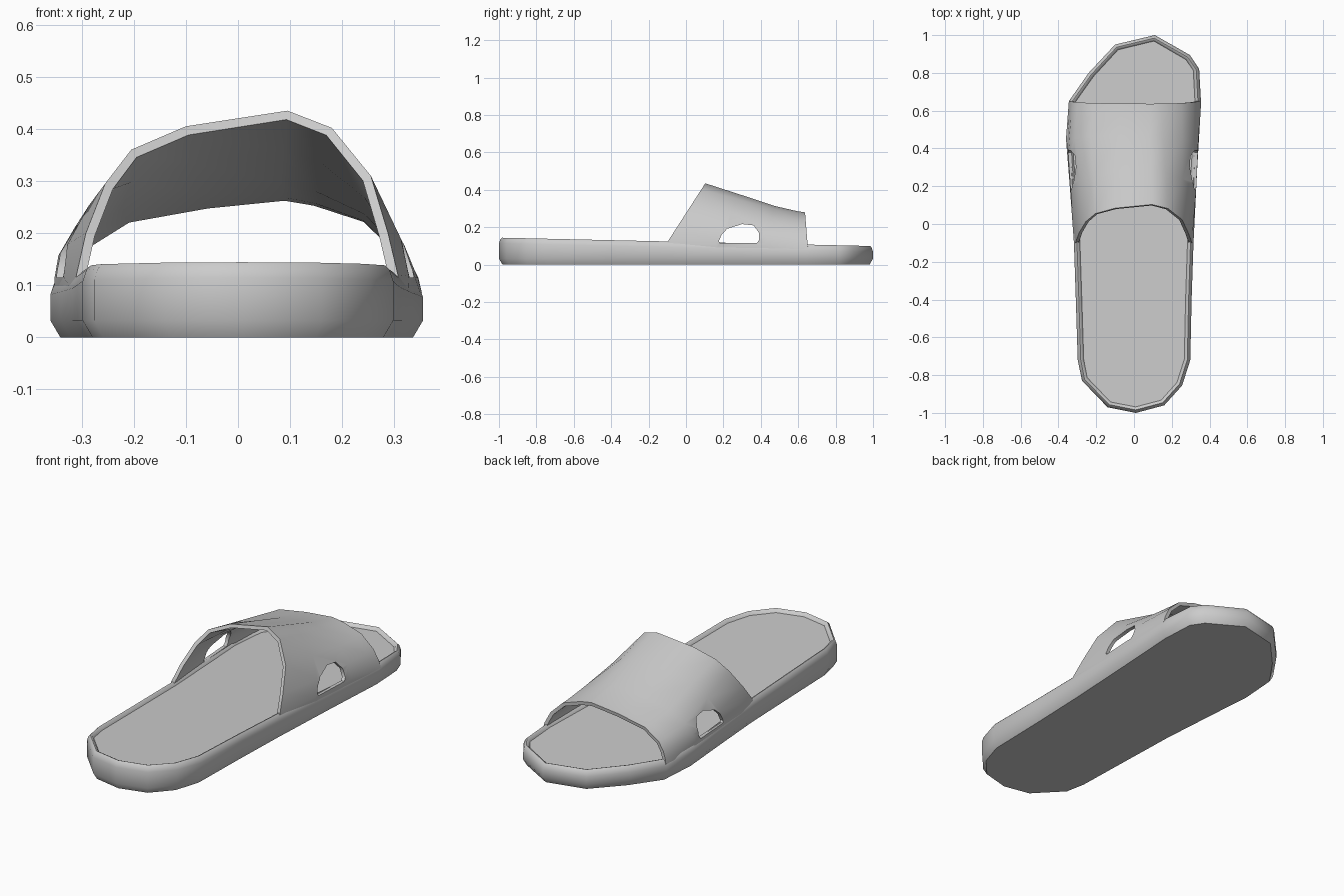
import bpy
import bmesh
import math
from mathutils import Vector

cube = bpy.data.objects.get("Cube")
if cube:
    bpy.data.objects.remove(cube, do_unlink=True)

# One matte grey for the whole shoe
grey = bpy.data.materials.new("matte grey")
grey.use_nodes = True
colour = (0.6, 0.6, 0.6, 1)
grey.diffuse_color = colour
grey.node_tree.nodes["Principled BSDF"].inputs["Base Color"].default_value = colour


def make_object(name, bm):
    mesh = bpy.data.meshes.new(name)
    bm.to_mesh(mesh)
    bm.free()
    mesh.materials.append(grey)
    obj = bpy.data.objects.new(name, mesh)
    bpy.context.collection.objects.link(obj)
    return obj


def activate(obj):
    bpy.ops.object.select_all(action="DESELECT")
    obj.select_set(True)
    bpy.context.view_layer.objects.active = obj


def smooth(obj):
    activate(obj)
    bpy.ops.object.shade_smooth_by_angle(angle=math.radians(50))


def bridge(bm, a, b, closed):
    count = len(a)
    for i in range(count if closed else count - 1):
        j = (i + 1) % count
        bm.faces.new((a[i], a[j], b[j], b[i]))


def inset(points, amount):
    result = []
    for i, p in enumerate(points):
        along = points[(i + 1) % len(points)] - points[i - 1]
        result.append(p + Vector((-along.y, along.x)).normalized() * amount)
    return result


def top_height(y):
    return 0.122 - 0.0225 * y


# Sole: footprint outline lofted upward, with a rim around a sunken footbed
outline = [Vector(p) for p in (
    (0.01, -1), (0.16, -0.96), (0.255, -0.855), (0.298, -0.72), (0.305, -0.4),
    (0.315, -0.1), (0.335, 0.3), (0.355, 0.64), (0.345, 0.82), (0.295, 0.895),
    (0.11, 1), (-0.1, 0.95), (-0.24, 0.8), (-0.345, 0.65), (-0.36, 0.45),
    (-0.34, 0.2), (-0.318, -0.1), (-0.308, -0.4), (-0.298, -0.72),
    (-0.275, -0.83), (-0.14, -0.97))]

bm = bmesh.new()
# Each layer: inset, height, whether height is measured from the sloped top
layers = ((0.019, 0, False), (0, 0.032, False), (0, -0.03, True),
          (0.007, -0.009, True), (0.016, 0, True),
          (0.024, -0.003, True), (0.032, -0.016, True))
rings = []
for amount, z, from_top in layers:
    rings.append([bm.verts.new((p.x, p.y, z + (top_height(p.y) if from_top else 0)))
                  for p in inset(outline, amount)])
for lower, upper in zip(rings, rings[1:]):
    bridge(bm, lower, upper, True)
bm.faces.new(rings[0][::-1])
bm.faces.new(rings[-1])
smooth(make_object("sole", bm))

# Strap: blend of a tall sloped rear arch and a low front arch, rising from the sole sides
rear_arch = [(x, -0.1 + max(z - 0.12, 0) * 0.645, z) for x, z in (
    (-0.316, 0.085), (-0.31, 0.12), (-0.292, 0.2), (-0.255, 0.295), (-0.205, 0.36),
    (-0.1, 0.405), (0.095, 0.435), (0.18, 0.402), (0.255, 0.31), (0.288, 0.2),
    (0.307, 0.12), (0.313, 0.085))]
front_arch = [(x, 0.652 - (z - 0.085) * 0.08, z) for x, z in (
    (-0.343, 0.085), (-0.338, 0.11), (-0.325, 0.145), (-0.298, 0.185), (-0.215, 0.237),
    (-0.06, 0.265), (0.09, 0.28), (0.15, 0.27), (0.25, 0.237), (0.315, 0.175),
    (0.346, 0.115), (0.353, 0.085))]

bm = bmesh.new()
rows = []
# Each row: blend from rear to front, width scale, height scale, sideways shift, side bulge
for t, wide, tall, shift, bulge in ((0, 1, 1, 0, 0), (0.35, 1.01, 0.98, -0.004, 0.055),
                                    (0.7, 1.025, 0.945, -0.009, 0.045),
                                    (0.92, 1.01, 0.97, -0.003, 0.01), (1, 1, 1, 0, 0)):
    row = []
    for a, b in zip(rear_arch, front_arch):
        p = Vector(a).lerp(Vector(b), t)
        rise = min((p.z - 0.085) / 0.22, 1)
        x = p.x * (wide + bulge * math.sin(math.pi * rise)) + shift
        row.append(bm.verts.new((x, p.y, 0.085 + (p.z - 0.085) * tall)))
    rows.append(row)
for back, front in zip(rows, rows[1:]):
    bridge(bm, back, front, False)
strap = make_object("strap", bm)
activate(strap)
shell = strap.modifiers.new("thickness", "SOLIDIFY")
shell.thickness = 0.018
shell.offset = -1
bpy.ops.object.modifier_apply(modifier=shell.name)

# Side vents: one prism cut through both walls of the strap
vent = ((0.182, 0.115), (0.378, 0.115), (0.39, 0.13), (0.39, 0.17), (0.362, 0.21),
        (0.3, 0.217), (0.22, 0.192), (0.19, 0.16), (0.175, 0.125))
bm = bmesh.new()
ends = [[bm.verts.new((x, y, z)) for y, z in vent] for x in (-0.6, 0.6)]
bridge(bm, ends[0], ends[1], True)
bm.faces.new(ends[0])
bm.faces.new(ends[1][::-1])
bmesh.ops.recalc_face_normals(bm, faces=bm.faces)
cutter = make_object("vent_cutter", bm)
cutter.hide_render = True
activate(strap)
cut = strap.modifiers.new("vents", "BOOLEAN")
cut.operation = "DIFFERENCE"
cut.solver = "EXACT"
cut.object = cutter
bpy.ops.object.modifier_apply(modifier=cut.name)
bpy.data.objects.remove(cutter, do_unlink=True)
smooth(strap)
